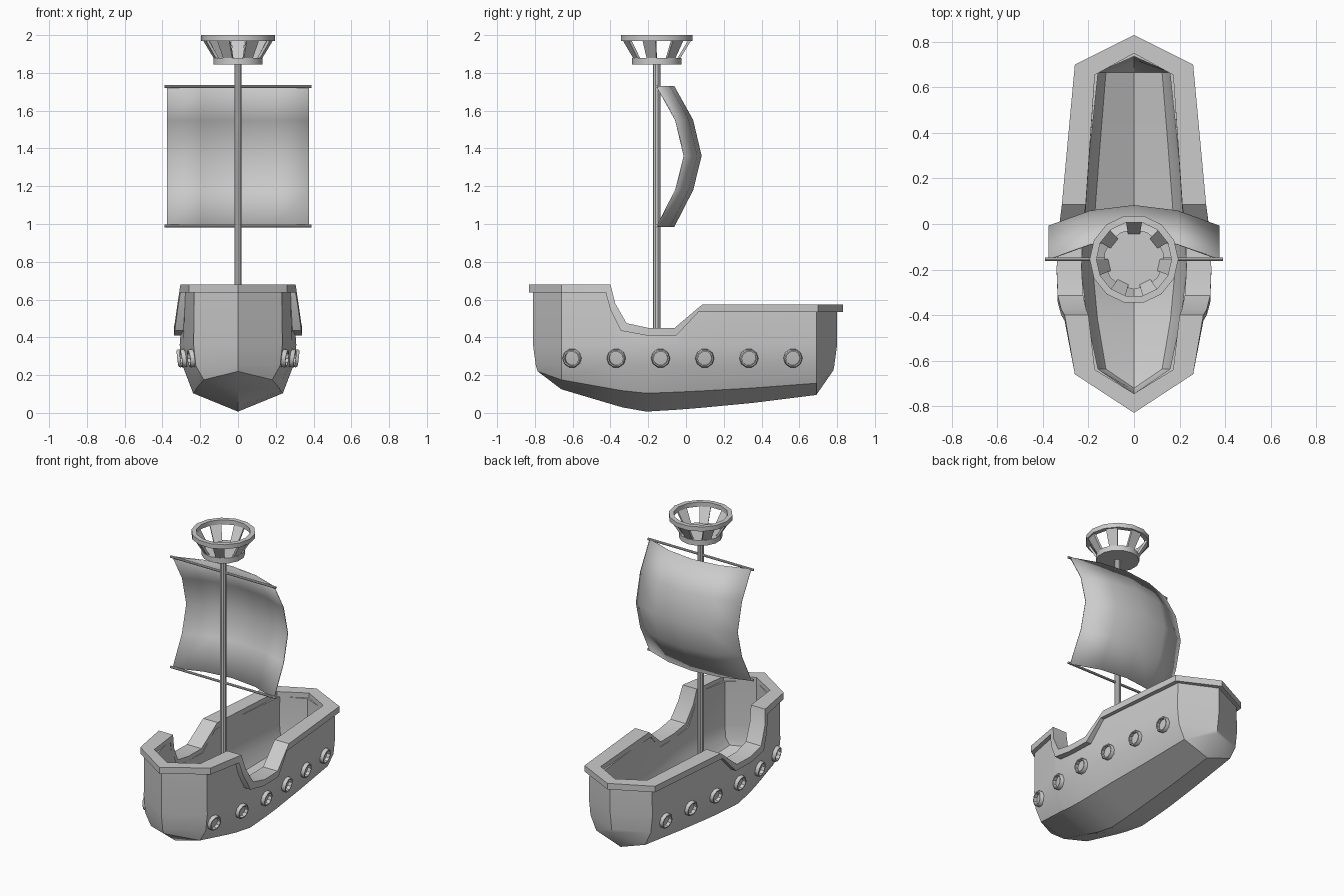
import bpy, bmesh
from math import sin, cos, pi, atan2, radians
from mathutils import Vector, Matrix

if "Cube" in bpy.data.objects:
    bpy.data.objects.remove(bpy.data.objects["Cube"])

MAST_Y = -0.155


def make(name, rows, closed_u=False, closed_v=False, matrix=None, smooth=True):
    """Skin a grid of points into a mesh object."""
    bm = bmesh.new()
    vs = [[bm.verts.new(p) for p in r] for r in rows]
    n, m = len(vs), len(vs[0])
    for i in range(n if closed_u else n - 1):
        for j in range(m if closed_v else m - 1):
            a, b = (i + 1) % n, (j + 1) % m
            bm.faces.new((vs[i][j], vs[a][j], vs[a][b], vs[i][b]))
    bmesh.ops.remove_doubles(bm, verts=bm.verts, dist=1e-5)
    bmesh.ops.dissolve_degenerate(bm, edges=bm.edges, dist=1e-6)
    bmesh.ops.recalc_face_normals(bm, faces=bm.faces)
    return finish(name, bm, matrix, smooth)


def finish(name, bm, matrix=None, smooth=True):
    me = bpy.data.meshes.new(name)
    bm.to_mesh(me)
    bm.free()
    ob = bpy.data.objects.new(name, me)
    bpy.context.collection.objects.link(ob)
    if matrix:
        me.transform(matrix)
    if smooth:
        bpy.ops.object.select_all(action='DESELECT')
        ob.select_set(True)
        bpy.context.view_layer.objects.active = ob
        bpy.ops.object.shade_smooth_by_angle(angle=radians(32))
    return ob


def ring(name, profile, sides, matrix):
    """Revolve a closed (radius, height) profile around z."""
    rows = [[(r * cos(2 * pi * i / sides), r * sin(2 * pi * i / sides), z)
             for r, z in profile] for i in range(sides)]
    return make(name, rows, True, True, matrix)


def rod(name, a, b, r, sides):
    a, b = Vector(a), Vector(b)
    bm = bmesh.new()
    bmesh.ops.create_cone(bm, cap_ends=True, segments=sides, radius1=r, radius2=r,
                          depth=(b - a).length)
    rot = (b - a).to_track_quat('Z', 'Y').to_matrix().to_4x4()
    return finish(name, bm, Matrix.Translation((a + b) / 2) @ rot)


def lerp(table, y):
    for (y0, v0), (y1, v1) in zip(table, table[1:]):
        if y <= y1:
            return v0 + (v1 - v0) * max(0, (y - y0) / (y1 - y0))
    return table[-1][1]


# Hull: V-bottomed sections lofted from stern to bow, outer and inner skin
KEEL = [(-.66, .125), (-.34, .03), (-.2, .005), (.25, .04), (.69, .095)]
WIDTH = [(-.66, .235), (-.42, .283), (-.2, .31), (.06, .297), (.69, .235)]
SHEER = [(-.66, .65), (-.42, .65), (-.385, .55), (-.335, .445), (-.21, .42),
         (-.05, .42), (.065, .54), (.35, .54), (.69, .54)]


def post(ys, zs):
    return [[(0, y, z) for y, z in zip(ys, zs)]]


def skin(inset):
    rows = []
    for y, top in SHEER:
        k, w = lerp(KEEL, y), lerp(WIDTH, y)
        wi = w - inset
        yy = y * (1 - .45 * inset) if abs(y) > .6 else y
        low = inset * .8
        rows.append([(wi * f, yy, z) for f, z in
                     ((0, k + low), (.77, k * .6 + .1 + low), (.95, .25 + low * .4),
                      (1, .36), (.985, top))])
    s = inset * .85
    stern = post((-.785 + s, -.785 + s, -.795 + s, -.81 + s, -.81 + s),
                 (.22, .22, .25, .36, .65))
    bow = post((.78 - s, .78 - s, .785 - s, .80 - s, .80 - s), (.225, .225, .25, .36, .54))
    return stern + rows + bow


outer, inner = skin(0), skin(.075)
sections = []
for o, i in zip(outer, inner):
    flip = lambda pts: [(-x, y, z) for x, y, z in pts]
    sections.append(flip(o[::-1]) + o[1:] + i[::-1] + flip(i[1:]))
make("hull", sections, closed_v=True)

# Rail: y top, z top, y bottom, z bottom, outer x, inner x, inner y shift
RAIL = [(-.83, .68, -.83, .637, 0, 0, .085),
        (-.66, .68, -.66, .637, .26, .172, .02),
        (-.40, .68, -.425, .637, .305, .2, 0),
        (-.375, .58, -.40, .545, .32, .21, 0),
        (-.315, .475, -.345, .435, .335, .223, 0),
        (-.2, .45, -.21, .41, .34, .23, 0),
        (-.06, .45, -.05, .41, .335, .228, 0),
        (.085, .573, .065, .533, .317, .212, 0),
        (.70, .573, .70, .533, .26, .172, -.045),
        (.83, .573, .83, .533, 0, 0, -.08)]


def rail_row(s, yt, zt, yb, zb, xo, xi, d):
    return [(s * xo, yt, zt), (s * xi, yt + d, zt), (s * xi, yb + d, zb), (s * xo, yb, zb)]


make("rail", [rail_row(1, *r) for r in RAIL] + [rail_row(-1, *r) for r in RAIL[-2:0:-1]],
     True, True)

# Portholes: six rings along each side
for s in (-1, 1):
    for i in range(6):
        y = -.602 + i * .2335
        slope = (lerp(WIDTH, y + .03) - lerp(WIDTH, y - .03)) / .06
        normal = Vector((s, -slope, -.12))
        rot = normal.to_track_quat('Z', 'Y').to_matrix().to_4x4()
        m = Matrix.Translation((s * lerp(WIDTH, y) * .97, y, .29)) @ rot
        ring("porthole", [(.05, -.022), (.05, .014), (.045, .022), (.038, .022), (.038, -.022)],
             10, m)

# Mast and the two sail yards
rod("mast", (0, MAST_Y, .05), (0, MAST_Y, 1.86), .02, 10)
for z in (.99, 1.727):
    rod("yard", (-.39, MAST_Y, z), (.39, MAST_Y, z), .008, 8)

# Sail: sheet bellied both ways
sail_rows = []
for z, h in ((.985, 0), (1.18, .1), (1.36, .145), (1.55, .1), (1.73, 0)):
    sail_rows.append([(x, MAST_Y + h + .09 * (1 - (x / .375) ** 2), z)
                      for x in (-.375, -.19, 0, .19, .375)])
sail = make("sail", sail_rows)
sol = sail.modifiers.new("thickness", 'SOLIDIFY')
sol.thickness = .006
sol.offset = 0

# Lookout basket: base disc, seven flared slats, top ring
at_mast = Matrix.Translation((0, MAST_Y, 0))
rod("basket_floor", (0, MAST_Y, 1.845), (0, MAST_Y, 1.88), .132, 14)
ring("basket_rim", [(.195, 1.97), (.195, 2.0), (.165, 2.0), (.165, 1.97)], 14, at_mast)
for i in range(7):
    turn = Matrix.Rotation(pi / 2 + 2 * pi * i / 7, 4, 'Z')
    rows = [[(r, -w, z), (r, w, z), (r + .016, w, z), (r + .016, -w, z)]
            for r, w, z in ((.108, .026, 1.875), (.168, .036, 1.975))]
    make("basket_slat", rows, False, True, at_mast @ turn, smooth=False)
